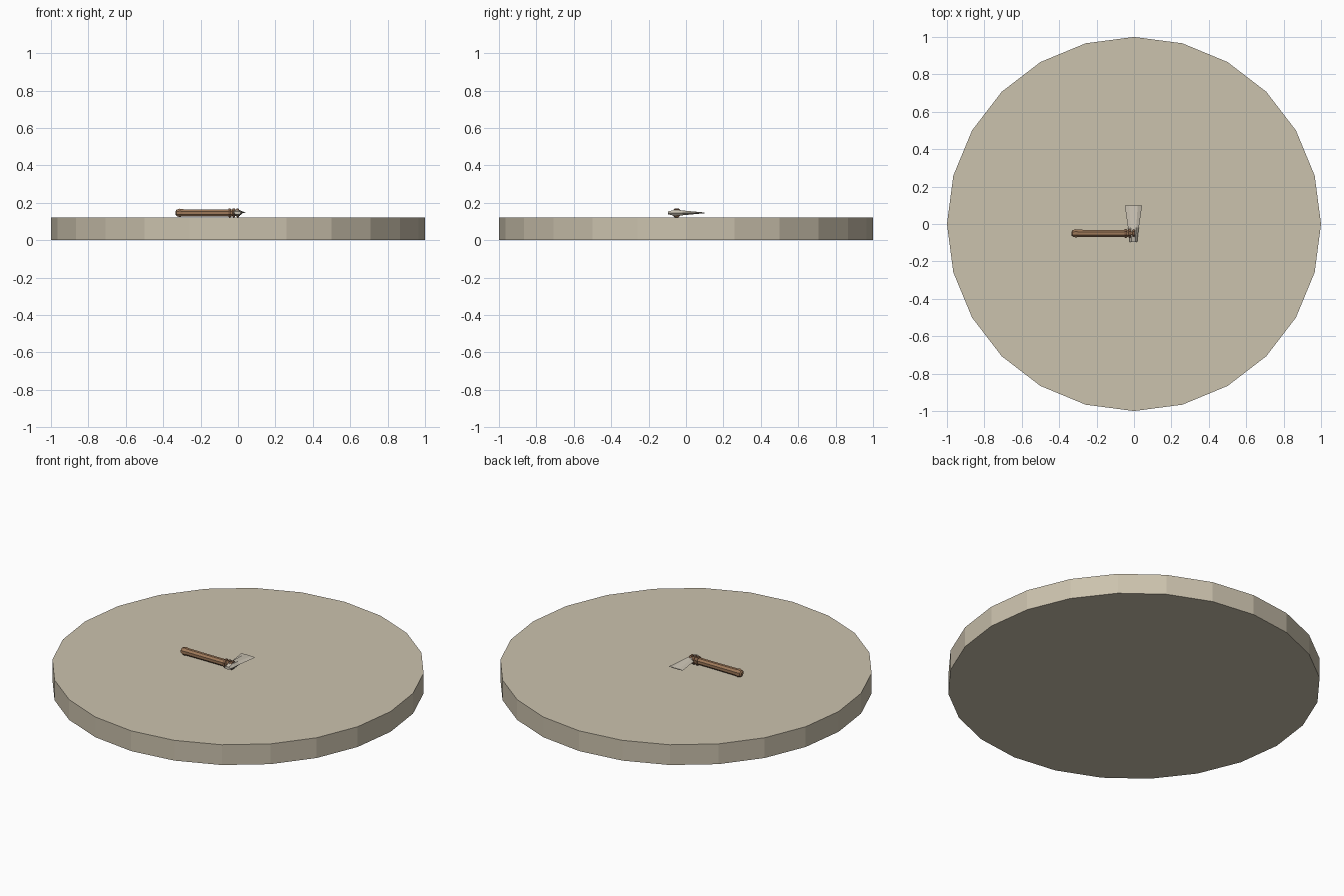
import bpy, bmesh, math
from mathutils import Vector

if "Cube" in bpy.data.objects:
    bpy.data.objects.remove(bpy.data.objects["Cube"])


def material(name, rgb):
    m = bpy.data.materials.new(name)
    m.diffuse_color = (*rgb, 1)
    m.use_nodes = True
    m.node_tree.nodes["Principled BSDF"].inputs["Base Color"].default_value = m.diffuse_color
    return m


SAND = material("pale sand", (0.60, 0.54, 0.42))
STONE = material("pale stone", (0.60, 0.55, 0.46))
WOOD = material("brown wood", (0.34, 0.19, 0.10))
CORD = material("dark cord", (0.21, 0.11, 0.06))


def finish(name, bm, mat):
    bmesh.ops.recalc_face_normals(bm, faces=bm.faces)
    me = bpy.data.meshes.new(name)
    bm.to_mesh(me)
    bm.free()
    me.materials.append(mat)
    ob = bpy.data.objects.new(name, me)
    bpy.context.collection.objects.link(ob)
    return ob


def loft(name, rings, mat):
    """Skin equal-length rings of points and cap both ends."""
    bm = bmesh.new()
    vs = [[bm.verts.new(p) for p in r] for r in rings]
    n = len(vs[0])
    for a, b in zip(vs, vs[1:]):
        for i in range(n):
            j = (i + 1) % n
            bm.faces.new((a[i], a[j], b[j], b[i]))
    bm.faces.new(vs[0])
    bm.faces.new(vs[-1])
    return finish(name, bm, mat)


def circle_x(x, r, n, y=-0.05, z=0.146):
    return [Vector((x, y + r * math.cos((i + 0.5) * math.tau / n),
                    z + r * math.sin((i + 0.5) * math.tau / n))) for i in range(n)]


def circle_z(z, r, n):
    return [Vector((r * math.cos(i * math.tau / n), r * math.sin(i * math.tau / n), z))
            for i in range(n)]


# Round faceted base
loft("base_disc", [circle_z(0, 1, 24), circle_z(0.12, 1, 24)], SAND)

# Wooden handle with a rounded butt
profile = [(-0.334, 0.010), (-0.328, 0.019), (-0.312, 0.024), (-0.296, 0.021),
           (-0.16, 0.020), (-0.04, 0.020), (0.0, 0.018)]
loft("handle", [circle_x(x, r, 8) for x, r in profile], WOOD)

# Cord bindings where the handle meets the blade
for k, x in enumerate((-0.052, -0.030, -0.009)):
    loft(f"binding_{k + 1}", [circle_x(x, 0.023, 8), circle_x(x + 0.004, 0.026, 8),
                              circle_x(x + 0.010, 0.026, 8), circle_x(x + 0.014, 0.023, 8)], CORD)

# Stone blade: hexagonal section, thick narrow poll flaring to a thin cutting edge
stations = [(-0.096, 0.020, 0.008), (-0.06, 0.024, 0.016),
            (-0.02, 0.029, 0.013), (0.10, 0.046, 0.002)]
rings = []
for y, w, h in stations:
    flat = 0.5 * w
    section = [(-w, 0), (-flat, h), (flat, h), (w, 0), (flat, -h), (-flat, -h)]
    rings.append([Vector((x - 0.003, y, 0.146 + z)) for x, z in section])
loft("blade", rings, STONE)
